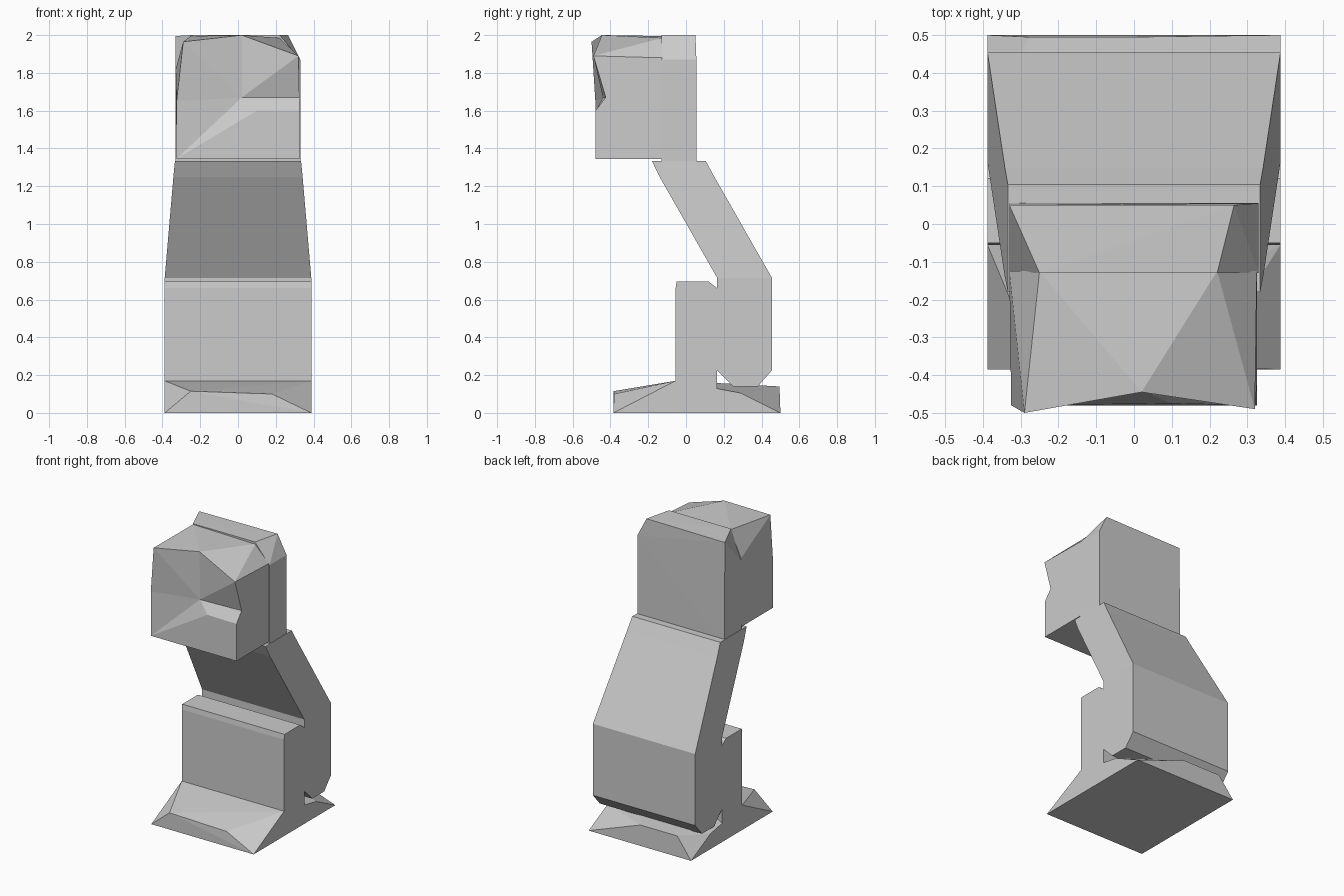
import bpy, bmesh

cube = bpy.data.objects.get("Cube")
if cube:
    bpy.data.objects.remove(cube, do_unlink=True)

GREY = (0.6, 0.6, 0.6, 1.0)
stone = bpy.data.materials.new("plain_grey")
stone.use_nodes = True
stone.diffuse_color = GREY
stone.node_tree.nodes["Principled BSDF"].inputs["Base Color"].default_value = GREY


def finish(name, bm):
    bmesh.ops.recalc_face_normals(bm, faces=bm.faces)
    mesh = bpy.data.meshes.new(name)
    bm.to_mesh(mesh)
    bm.free()
    mesh.materials.append(stone)
    bpy.context.collection.objects.link(bpy.data.objects.new(name, mesh))


def loft(name, rows):
    """Stack of rectangles, each given as (front y, back y, z, half width)."""
    bm = bmesh.new()
    rings = [[bm.verts.new(p) for p in ((-w, f, z), (w, f, z), (w, b, z), (-w, b, z))]
             for f, b, z, w in rows]
    for low, high in zip(rings, rings[1:]):
        for i in range(4):
            j = (i + 1) % 4
            bm.faces.new((low[i], low[j], high[j], high[i]))
    bm.faces.new(rings[0])
    bm.faces.new(rings[-1])
    finish(name, bm)


def hull(name, points):
    bm = bmesh.new()
    verts = [bm.verts.new(p) for p in points]
    bmesh.ops.convex_hull(bm, input=verts)
    finish(name, bm)


def facets(name, points, faces):
    """Faceted solid: lettered corners, each face a word of letters."""
    bm = bmesh.new()
    verts = {k: bm.verts.new(p) for k, p in points.items()}
    for face in faces.split():
        bm.faces.new([verts[k] for k in face])
    finish(name, bm)


# Flared foot, its front and back ridges falling away to the corners
W = 0.388
foot = [(-0.25, -0.385, 0.115), (0.18, -0.38, 0.10), (0, 0.495, 0.14), (-0.28, 0.495, 0.14)]
for x in (-W, W):
    foot += [(x, -0.385, 0), (x, 0.5, 0), (x, -0.055, 0.17), (x, 0.29, 0.105)]
hull("foot", foot)

# Upright block at the front
loft("front_block", [(-0.055, 0.165, 0.05, W), (-0.055, 0.165, 0.66, W), (-0.05, 0.12, 0.695, W)])

# Leaning body, narrowing towards the neck
loft("body", [(0.25, 0.38, 0.14, W), (0.165, 0.455, 0.225, W), (0.165, 0.455, 0.715, W),
              (-0.14, 0.15, 1.25, 0.342), (-0.18, 0.105, 1.333, 0.334)])

# Plate behind the head, with cut upper corners
plate = [(0.265, 0.05, 2), (0.22, -0.13, 2), (-0.33, 0.05, 1.995), (-0.25, -0.13, 2),
         (-0.33, -0.13, 1.8)]
plate += [(0.33, y, 1.87) for y in (-0.13, 0.055)]
plate += [(x, y, 1.3) for x in (-0.33, 0.33) for y in (-0.13, 0.055)]
hull("back_plate", plate)

# Faceted head block with a notch on the left of its face
facets("head", {
    "A": (-0.325, -0.48, 1.345), "B": (0.325, -0.48, 1.345), "C": (0.325, -0.48, 1.6),
    "D": (0.325, -0.425, 1.67), "E": (0.32, -0.49, 1.89), "F": (0.02, -0.445, 2),
    "G": (-0.29, -0.5, 1.965), "H": (0.02, -0.44, 1.67), "I": (0.1, -0.475, 1.6),
    "K": (-0.325, -0.48, 1.65), "P": (-0.33, -0.125, 1.82), "Q": (-0.325, -0.125, 1.345),
    "R": (0.325, -0.125, 1.345), "S": (0.325, -0.125, 1.88), "T": (-0.25, -0.125, 1.995),
    "U": (0.22, -0.125, 1.985),
}, "ABCI ICDH HDE HEF HFG AIH AHK KHG AKPQ KGP GTP GFT FUT FEU ESU BRSEDC AQRB QPTUSR")
